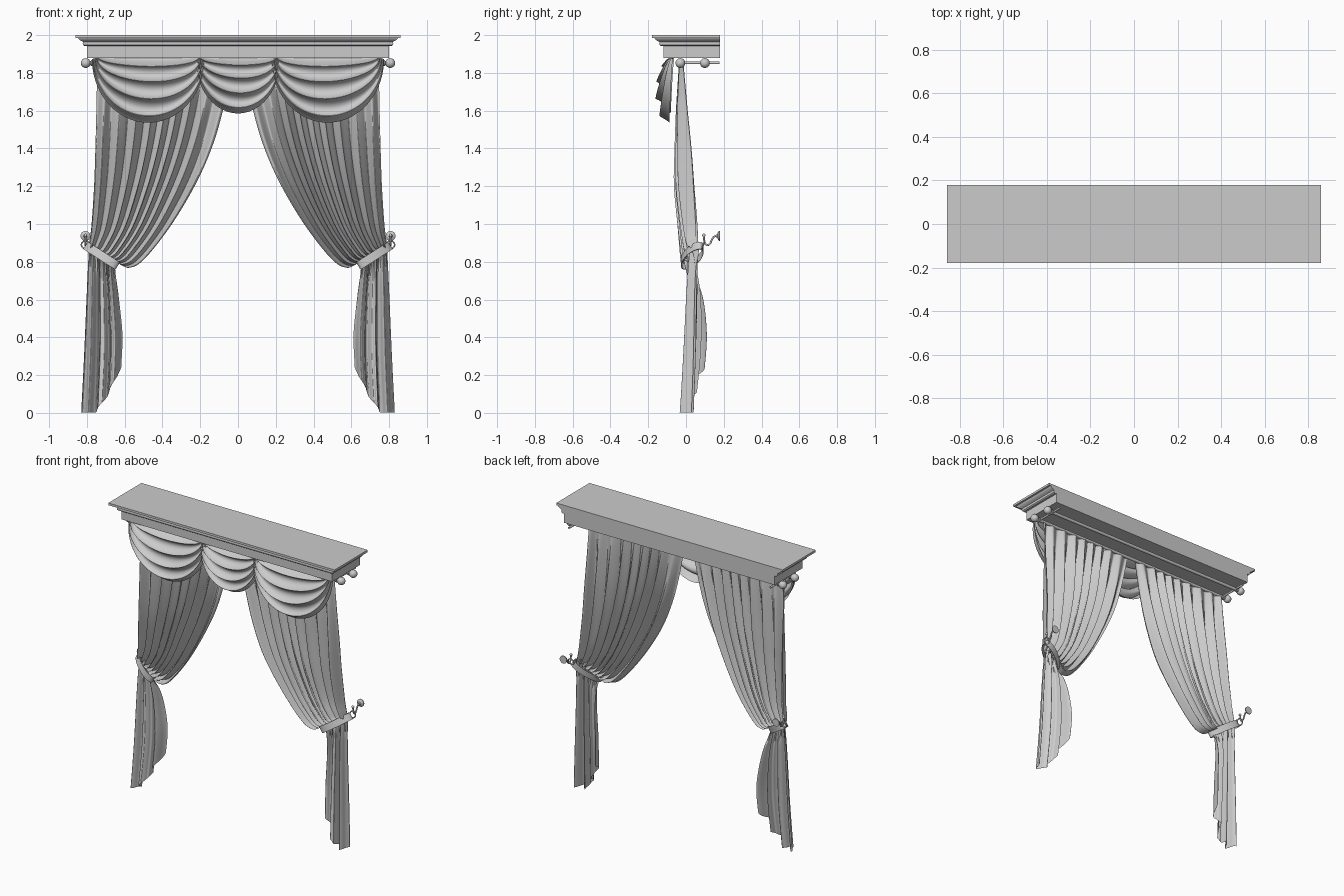
import bpy, bmesh
from math import sin, cos, pi
from mathutils import Vector

if "Cube" in bpy.data.objects:
    bpy.data.objects.remove(bpy.data.objects["Cube"])


def finish(ob, angle=40):
    bpy.ops.object.select_all(action='DESELECT')
    ob.select_set(True)
    bpy.context.view_layer.objects.active = ob
    bpy.ops.object.shade_smooth_by_angle(angle=angle * pi / 180)
    return ob


def mesh(name, verts, faces, angle=40):
    me = bpy.data.meshes.new(name)
    me.from_pydata([tuple(v) for v in verts], [], faces)
    bm = bmesh.new()
    bm.from_mesh(me)
    bmesh.ops.remove_doubles(bm, verts=bm.verts, dist=1e-5)
    bmesh.ops.recalc_face_normals(bm, faces=bm.faces)
    bm.to_mesh(me)
    bm.free()
    ob = bpy.data.objects.new(name, me)
    bpy.context.collection.objects.link(ob)
    return finish(ob, angle)


def grid(name, rows, wrap=False, angle=80):
    n = len(rows[0])
    verts = [v for r in rows for v in r]
    faces = [(i * n + j, i * n + (j + 1) % n, (i + 1) * n + (j + 1) % n, (i + 1) * n + j)
             for i in range(len(rows) - 1) for j in range(n if wrap else n - 1)]
    return mesh(name, verts, faces, angle)


def tube(name, pts, r, cyclic=False, kind='POLY'):
    cu = bpy.data.curves.new(name, 'CURVE')
    cu.dimensions = '3D'
    cu.bevel_depth, cu.bevel_resolution, cu.use_fill_caps = r, 3, True
    sp = cu.splines.new(kind)
    sp.points.add(len(pts) - 1)
    for p, q in zip(sp.points, pts):
        p.co = (*q, 1)
    sp.use_cyclic_u = cyclic
    if kind == 'NURBS':
        sp.order_u, sp.use_endpoint_u = 3, True
    ob = bpy.data.objects.new(name, cu)
    bpy.context.collection.objects.link(ob)
    return ob


def lathe(name, origin, axis, profile, n=20):
    # profile: (distance along axis, radius)
    a = Vector(axis)
    u = a.orthogonal().normalized()
    v = a.cross(u)
    o = Vector(origin)
    rows = [[o + a * d + (u * cos(2 * pi * j / n) + v * sin(2 * pi * j / n)) * max(r, 0.0002)
             for j in range(n)] for d, r in profile]
    return grid(name, rows, True, 40)


def spline(keys, k):
    # Catmull-Rom through tuples
    i = min(int(k), len(keys) - 2)
    f = k - i
    p = [Vector(keys[max(0, min(len(keys) - 1, i + d))]) for d in (-1, 0, 1, 2)]
    return 0.5 * (2 * p[1] + (p[2] - p[0]) * f + (2 * p[0] - 5 * p[1] + 4 * p[2] - p[3]) * f * f
                  + (3 * p[1] - p[0] - 3 * p[2] + p[3]) * f ** 3)


# Cornice: moulded profile mitred around front and sides, flat back
prof = [(0, 1.88), (0, 1.942), (.012, 1.942), (.02, 1.948), (.022, 1.957), (.02, 1.964),
        (.026, 1.967), (.036, 1.972), (.044, 1.979), (.047, 1.985), (.06, 1.985), (.06, 2.0)]
cv, cf = [], []
for o, z in prof:
    x, y = .80 + o, -.12 - o
    cv += [(-x, y, z), (x, y, z), (x, .18, z), (-x, .18, z)]
for i in range(len(prof) - 1):
    cf += [(i * 4 + j, i * 4 + (j + 1) % 4, i * 4 + 4 + (j + 1) % 4, i * 4 + 4 + j) for j in range(4)]
cf += [(0, 1, 2, 3), tuple(len(cv) - 4 + j for j in range(4))]
mesh("cornice", cv, cf, 35)

# Rods with ball finials, and wall brackets
ball = [(0, .012), (.0, .017), (.008, .017), (.010, .011), (.016, .011)]
ball += [(.036 - .026 * cos(a), .026 * sin(a)) for a in [pi * (.16 + .84 * i / 12) for i in range(13)]]
for y in (-.03, .10):
    tube("curtain_rod", [(-.775, y, 1.852), (.775, y, 1.852)], .011)
    for sx in (-1, 1):
        lathe("rod_finial", (sx * .77, y, 1.852), (sx, 0, 0), ball)
for sx in (-1, 1):
    tube("rod_bracket", [(sx * .765, -.03, 1.853), (sx * .765, .178, 1.853)], .007)


# Swags: nested half-ellipse folds that roll over each other
def swag(name, cx, a, depth, y0, sx=1):
    rows, nf = [], 4
    for i in range(81):
        v = i / 80
        row = []
        for j in range(49):
            u = j / 48
            ph = 2 * pi * nf * v + .9 * cos(pi * u) * sin(pi * v) + .5 * sin(5 * v)
            d = v + .036 * sin(ph) * min(1, 6 * v, 6 * (1 - v) + .1)
            e = sin(pi * u)
            env = e ** .7 if e > 1e-6 else 0
            w = a * (.88 + .12 * v)
            ym = -.012 - .062 * sin(pi * min(1, v * .85 + .02)) * (1 - .2 * v)
            y = y0 + ym * env + .015 * cos(ph) * env + .006 * cos(ph)
            z = 1.885 - depth * (.03 + .97 * d) * e - .012 * v
            row.append((sx * (cx - w * cos(pi * u)), y, z))
        rows.append(row)
    return grid(name, rows)


swag("swag_centre", 0, .225, .288, -.068)
for sx in (-1, 1):
    swag("swag_side", -.475, .298, .337, -.075, sx)

# Curtain panels: strands blended between an outer and an inner edge path
outer = [(-.745, -.025, 1.84), (-.75, -.02, 1.6), (-.755, -.01, 1.4), (-.762, 0, 1.2), (-.775, .02, 1.0),
         (-.785, .03, .92), (-.788, .038, .89), (-.79, .045, .865), (-.80, .03, .65), (-.815, .02, .3),
         (-.83, .01, .003)]
inner = [(-.03, -.025, 1.84), (-.08, -.025, 1.6), (-.14, -.025, 1.4), (-.23, -.025, 1.2), (-.36, -.01, .985),
         (-.50, 0, .81), (-.58, .005, .768), (-.648, .005, .785), (-.632, .065, .62), (-.612, .085, .42),
         (-.618, .075, .24)]
amp = [(a, 0) for a in (.013, .03, .04, .046, .042, .036, .032, .028, .036, .042, .042)]
for sx in (-1, 1):
    rows = []
    for i in range(81):
        k = i / 8
        po, pi_, am = spline(outer, k), spline(inner, k), spline(amp, k)[0]
        low = max(0, (k - 7) / 3)
        row = []
        for j in range(181):
            s = j / 180
            p = po.lerp(pi_, s)
            hem = max(0, (s - .35) / .65) ** 1.2
            p.z = po.z + (pi_.z - po.z) * (s + (hem - s) * low)
            th = 2 * pi * 9 * s + 1.1 * sin(9 * s + 1) + .25 * sin(k * .9 + 7 * s)
            m = min(1, max(0, k - 6.7) * 1.1) * .88
            wide = sin(2 * pi * 3.3 * s + .4 + .5 * sin(6 * s))
            wave = (1 - m) * sin(th) + m * wide
            p.y += am * wave * (.85 + .15 * sin(17 * s + 2)) - .045 * low * sin(pi * s)
            p.x += .3 * am * ((1 - m) * sin(2 * th) + m * cos(20 * s)) * sin(pi * s) * .6
            row.append((-sx * p.x, p.y, max(p.z, 0)))
        rows.append(row)
    grid("curtain_panel", rows)

    # Tie-back band: tilted elliptical flat strap around the gathered cloth
    A, B = Vector((-.081, .036, .052)), Vector((0, -.044, 0))
    c, w = Vector((-.722, .033, .832)), Vector((.54, 0, .84)) * .023
    ring = []
    for f, g in ((-1, 1), (-1, 1.05), (1, 1.05), (1, 1), (-1, 1)):
        pts = [c + (A * cos(2 * pi * j / 40) + B * sin(2 * pi * j / 40)) * g + w * f for j in range(40)]
        ring.append([(-sx * q.x, q.y, q.z) for q in pts])
    grid("tie_band", ring, True, 40)

    # Tie ring, wall hook with ball tip, and wall rosette
    X = sx * .808
    tube("tie_ring", [(X + .021 * cos(2 * pi * j / 24), .092 + .006 * sin(2 * pi * j / 24),
                       .89 + .021 * sin(2 * pi * j / 24)) for j in range(24)], .004, True)
    tube("wall_hook", [(X, .172, .937), (X, .15, .937), (X, .138, .92), (X, .128, .895), (X, .112, .885),
                       (X, .098, .9), (X, .095, .922), (X, .094, .937)], .005, False, 'NURBS')
    lathe("hook_tip", (X, .094, .94), (0, 0, 1),
          [(-.009 * cos(pi * i / 8), .009 * sin(pi * i / 8)) for i in range(9)], 12)
    lathe("wall_rosette", (X, .18, .937), (0, -1, 0),
          [(0, 0), (0, .026), (.006, .026), (.011, .02), (.014, .01), (.022, .007), (.024, 0)])
